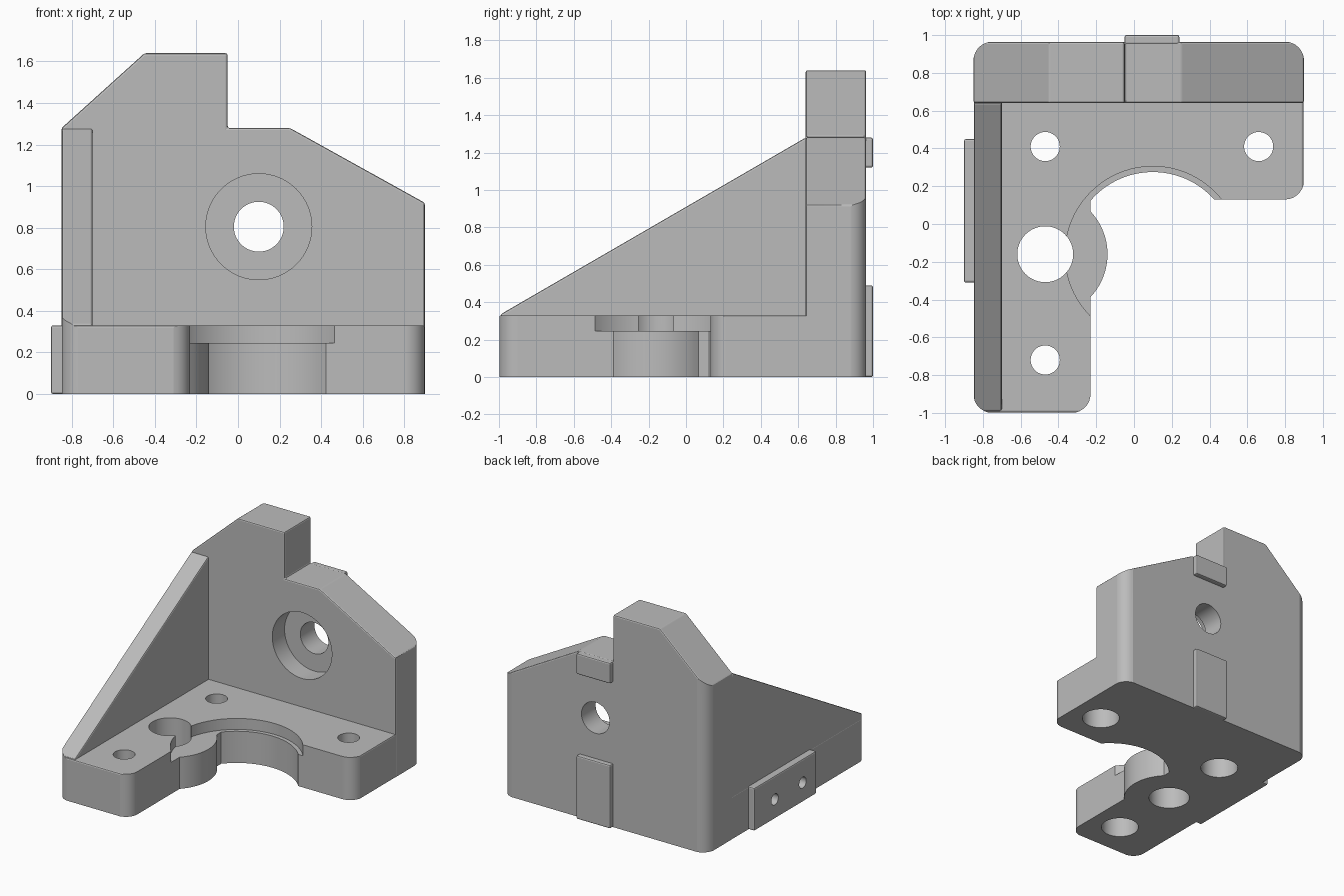
import bpy, math

if "Cube" in bpy.data.objects:
    bpy.data.objects.remove(bpy.data.objects["Cube"])

grey = bpy.data.materials.new("printed grey")
grey.use_nodes = True
COLOR = (0.5, 0.5, 0.5, 1)
grey.diffuse_color = COLOR
grey.node_tree.nodes["Principled BSDF"].inputs["Base Color"].default_value = COLOR


def arc(cx, cy, r, a0, a1, n=8):
    angles = [math.radians(a0 + (a1 - a0) * i / n) for i in range(n + 1)]
    return [(cx + r * math.cos(a), cy + r * math.sin(a)) for a in angles]


def prism(name, pts, lo, hi, axis="z"):
    """Extrude a closed 2D profile along one axis."""
    place = {"x": lambda u, v, w: (w, u, v),
             "y": lambda u, v, w: (u, w, v),
             "z": lambda u, v, w: (u, v, w)}[axis]
    n = len(pts)
    verts = [place(u, v, w) for w in (lo, hi) for u, v in pts]
    faces = [tuple(reversed(range(n))), tuple(range(n, 2 * n))]
    faces += [(i, (i + 1) % n, n + (i + 1) % n, n + i) for i in range(n)]
    if axis == "y":
        faces = [tuple(reversed(f)) for f in faces]
    mesh = bpy.data.meshes.new(name)
    mesh.from_pydata(verts, [], faces)
    mesh.materials.append(grey)
    obj = bpy.data.objects.new(name, mesh)
    bpy.context.collection.objects.link(obj)
    return obj


def box(name, x0, x1, y0, y1, z0, z1):
    return prism(name, [(x0, y0), (x1, y0), (x1, y1), (x0, y1)], z0, z1)


def bore(u, v, r, lo, hi, axis="z", n=64):
    return prism("bore_cutter", arc(u, v, r, 0, 360, n)[:-1], lo, hi, axis)


def bake(obj):
    """Replace the mesh by its modified result."""
    graph = bpy.context.evaluated_depsgraph_get()
    mesh = bpy.data.meshes.new_from_object(obj.evaluated_get(graph))
    obj.modifiers.clear()
    obj.data = mesh


def boolean(obj, tool, operation):
    mod = obj.modifiers.new(operation.lower(), "BOOLEAN")
    mod.object, mod.operation, mod.solver = tool, operation, "EXACT"
    bake(obj)


def soften(obj):
    mod = obj.modifiers.new("soft_edges", "BEVEL")
    mod.width, mod.segments = 0.01, 2
    mod.limit_method, mod.angle_limit = "ANGLE", math.radians(20)
    bake(obj)


# Footprint: rounded L with a rod boss and a round motor opening
ROD, MOTOR = (-0.47, -0.16), (0.10, -0.16)
outline = (arc(-0.75, -0.9, 0.1, 180, 270) + arc(-0.33, -0.9, 0.1, 270, 360)
           + arc(*ROD, 0.33, -43.3, 43.3, 20) + arc(*MOTOR, 0.435, 139.4, 41.8, 32)
           + arc(0.8, 0.23, 0.1, 270, 360) + arc(0.8, 0.865, 0.1, 0, 90)
           + arc(-0.75, 0.865, 0.1, 90, 180))
bracket = prism("bracket_body", outline, 0, 1.8)

# Height envelope: base slab, back wall and sloping side wall
envelope = box("base_envelope", -0.848, 0.898, -0.998, 0.8, -0.1, 0.33)
back_wall = prism("back_wall_envelope",
                  [(-0.849, -0.2), (0.899, -0.2), (0.899, 0.92), (0.25, 1.28),
                   (-0.05, 1.28), (-0.05, 1.64), (-0.45, 1.64), (-0.849, 1.28)],
                  0.64, 0.963, "y")
side_wall = prism("side_wall_envelope",
                  [(-0.99, 0.15), (0.7, 0.15), (0.7, 1.2), (0.64, 1.28), (-0.99, 0.336)],
                  -0.847, -0.7, "x")
for part in (envelope, back_wall, side_wall):
    soften(part)
boolean(envelope, back_wall, "UNION")
boolean(envelope, side_wall, "UNION")
boolean(bracket, envelope, "INTERSECT")

# Recess, rod hole, screw holes with counterbores underneath
cutters = [bore(*MOTOR, 0.465, 0.245, 0.5, n=96), bore(*ROD, 0.148, -0.2, 0.5)]
for x, y in ((-0.47, 0.41), (0.66, 0.41), (-0.47, -0.72)):
    cutters += [bore(x, y, 0.077, -0.2, 0.5), bore(x, y, 0.135, -0.3, 0.2)]
# Pulley seat in the back wall
cutters += [bore(0.1, 0.805, 0.255, 0.5, 0.79, "y"), bore(0.1, 0.805, 0.12, 0.4, 1.2, "y")]
# Side screw holes
side_holes = [bore(y, 0.15, 0.043, -1.1, -0.5, "x", 32) for y in (0.2, -0.14)]
for cutter in cutters + side_holes:
    boolean(bracket, cutter, "DIFFERENCE")

# Raised locating pads
lower_pad = box("lower_back_pad", -0.05, 0.24, 0.95, 1.0, 0, 0.49)
upper_pad = box("upper_back_pad", -0.05, 0.24, 0.95, 1.0, 1.12, 1.28)
side_pad = box("side_pad", -0.9, -0.835, -0.31, 0.45, 0, 0.33)
parts = [lower_pad, upper_pad, side_pad]
for pad in parts:
    soften(pad)
for cutter in side_holes:
    boolean(side_pad, cutter, "DIFFERENCE")

# Drop the helpers and shade with flat planes and smooth bores
for helper in [envelope, back_wall, side_wall] + cutters + side_holes:
    bpy.data.objects.remove(helper)
bpy.ops.object.select_all(action="DESELECT")
for part in parts + [bracket]:
    part.select_set(True)
bpy.context.view_layer.objects.active = bracket
bpy.ops.object.shade_smooth_by_angle(angle=math.radians(15))
for part in parts + [bracket]:
    normals = part.modifiers.new("flat_planes", "WEIGHTED_NORMAL")
    normals.weight, normals.keep_sharp = 100, True
